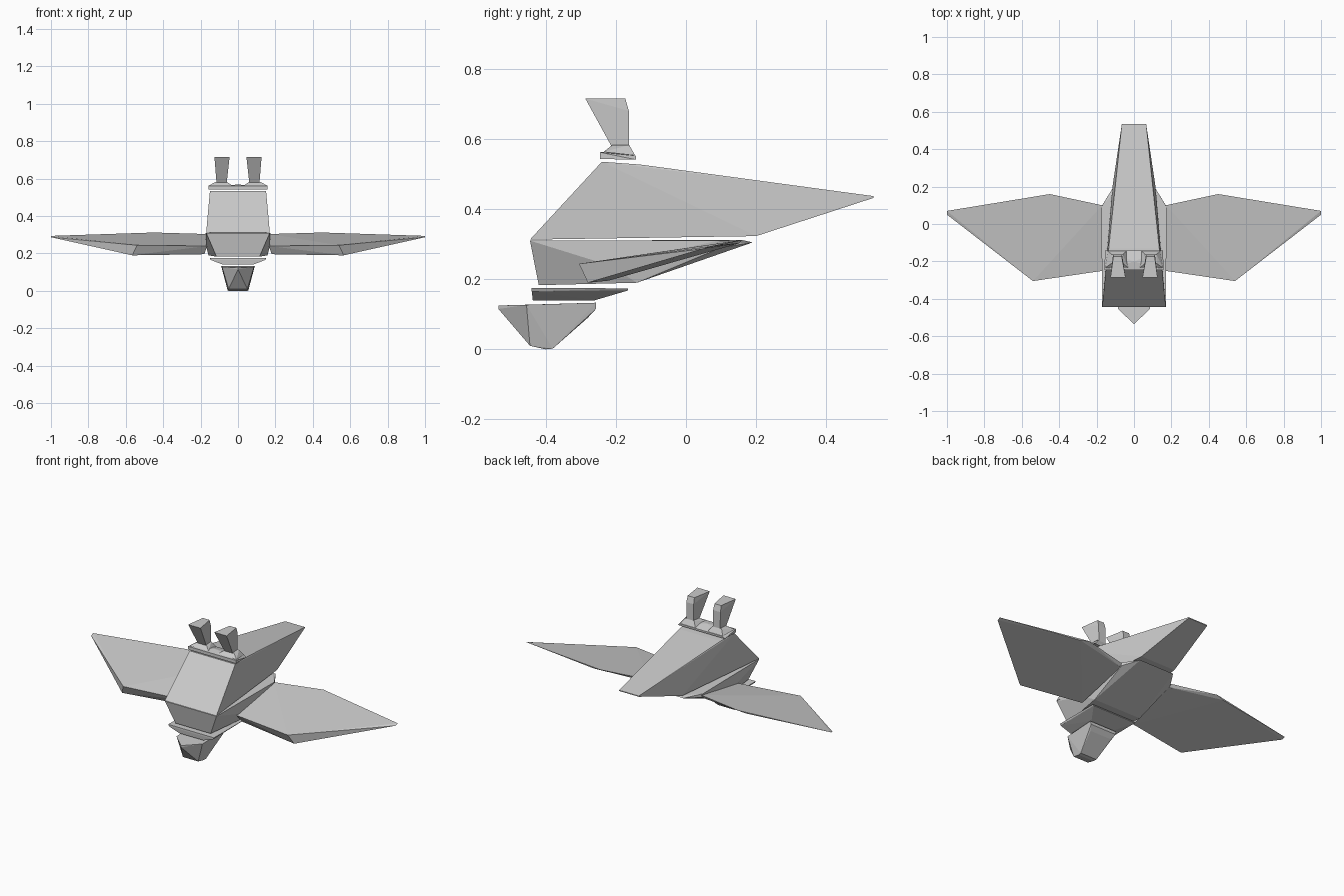
import bpy, bmesh, math


def faceted(name, points, symmetric=True):
    """Convex faceted solid from corner points, optionally mirrored across x."""
    pts = set(points)
    if symmetric:
        pts |= {(-x, y, z) for x, y, z in points}
    bm = bmesh.new()
    for p in sorted(pts):
        bm.verts.new(p)
    res = bmesh.ops.convex_hull(bm, input=bm.verts)
    junk = [g for g in res["geom_interior"] if isinstance(g, bmesh.types.BMVert)]
    if junk:
        bmesh.ops.delete(bm, geom=junk, context='VERTS')
    bmesh.ops.dissolve_limit(bm, angle_limit=math.radians(1),
                             verts=bm.verts, edges=bm.edges)
    bmesh.ops.recalc_face_normals(bm, faces=bm.faces)
    mesh = bpy.data.meshes.new(name)
    bm.to_mesh(mesh)
    bm.free()
    ob = bpy.data.objects.new(name, mesh)
    bpy.context.collection.objects.link(ob)
    return ob


# Head with pointed beak
faceted("head", [
    (0, -0.535, 0.125), (0, -0.535, 0.115), (0.085, -0.455, 0.127),
    (0.09, -0.257, 0.133), (0.085, -0.257, 0.115), (0.07, -0.28, 0.09),
    (0.05, -0.445, 0.01), (0.055, -0.38, 0.002), (0.05, -0.40, 0.0)])

# Neck slab
faceted("neck", [
    (0.15, -0.44, 0.175), (0.145, -0.44, 0.165), (0.08, -0.437, 0.14),
    (0.08, -0.26, 0.14), (0.15, -0.165, 0.174), (0.145, -0.165, 0.168)])

# Breast block
faceted("breast", [
    (0.17, -0.445, 0.31), (0.115, -0.42, 0.183), (0.158, -0.14, 0.19),
    (0.17, -0.22, 0.24), (0.175, 0.09, 0.31), (0.17, 0.10, 0.29),
    (0.115, 0.16, 0.312), (0.115, 0.19, 0.305)])

# Wings, sloping up toward the rear edge
for name, s in (("right_wing", 1), ("left_wing", -1)):
    faceted(name, [(s * x, y, z) for x, y, z in [
        (0.165, -0.25, 0.24), (0.54, -0.305, 0.244), (1.0, 0.05, 0.287),
        (1.0, 0.07, 0.294), (0.45, 0.16, 0.312), (0.17, 0.10, 0.304),
        (0.18, -0.22, 0.196), (0.565, -0.28, 0.19), (0.50, 0.15, 0.302),
        (0.17, 0.09, 0.285)]], symmetric=False)

# Belly tapering to the flat tail
faceted("belly_tail", [
    (0.17, -0.445, 0.313), (0.115, 0.20, 0.323), (0.15, -0.24, 0.535),
    (0.135, -0.13, 0.527), (0.065, 0.535, 0.437), (0.065, 0.535, 0.432)])

# Hip plate: thin base with a raised pad under each leg
faceted("hip_plate", [
    (0.158, -0.245, 0.543), (0.158, -0.245, 0.562), (0.155, -0.143, 0.541),
    (0.14, -0.143, 0.552), (0.0, -0.20, 0.568)])
for side, s in (("right", 1), ("left", -1)):
    faceted(side + "_hip", [(s * x, y, z) for x, y, z in [
        (0.155, -0.235, 0.563), (0.03, -0.235, 0.563), (0.12, -0.21, 0.583),
        (0.06, -0.21, 0.583), (0.12, -0.162, 0.583), (0.06, -0.162, 0.583),
        (0.14, -0.145, 0.553), (0.04, -0.145, 0.553)]], symmetric=False)
    # Upturned foot
    faceted(side + "_foot", [(s * x, y, z) for x, y, z in [
        (0.115, -0.213, 0.58), (0.06, -0.213, 0.58), (0.11, -0.162, 0.58),
        (0.065, -0.162, 0.58), (0.126, -0.287, 0.715), (0.045, -0.287, 0.715),
        (0.11, -0.173, 0.715), (0.066, -0.173, 0.715), (0.112, -0.163, 0.68),
        (0.064, -0.163, 0.68)]], symmetric=False)
